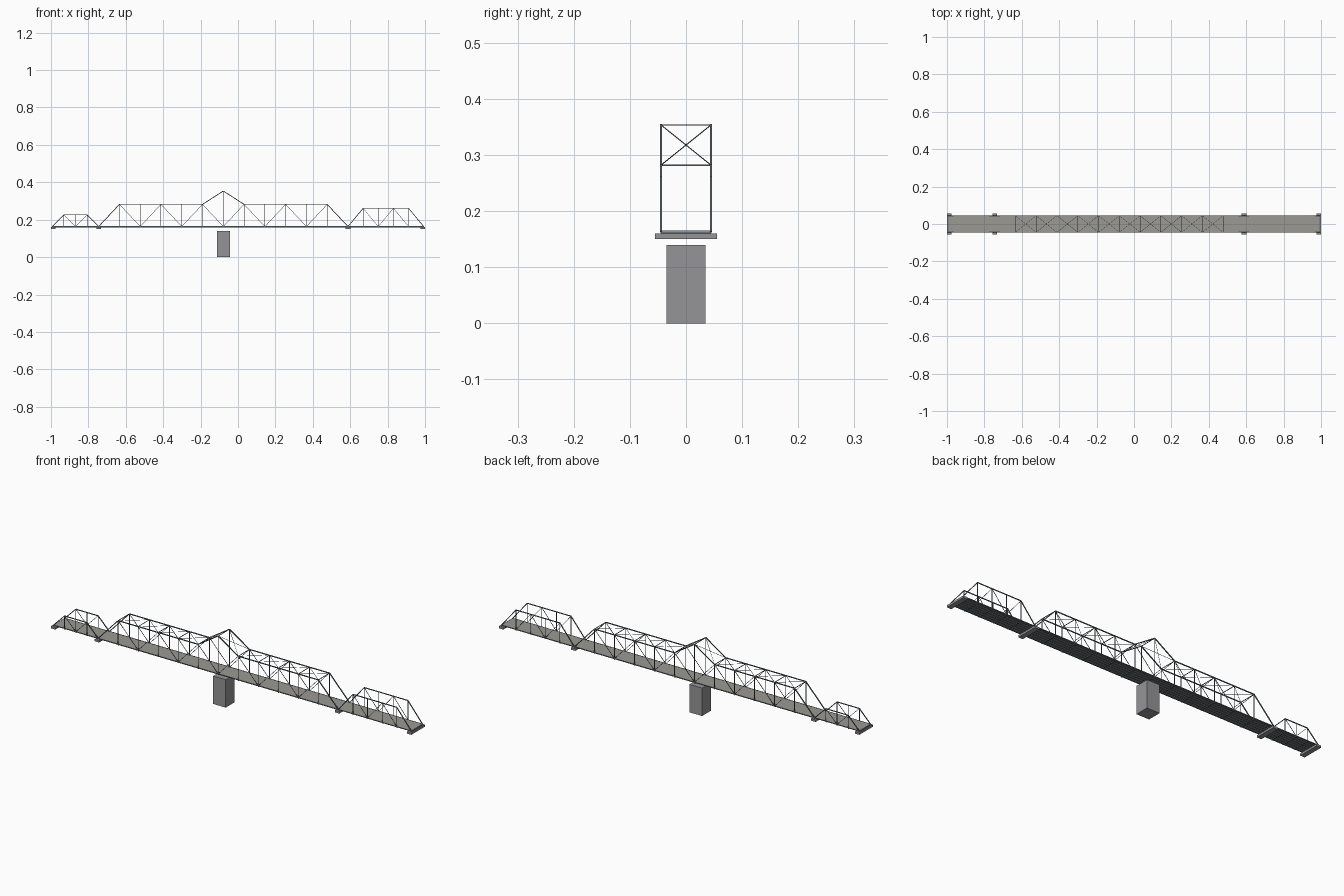
import bpy, bmesh
from mathutils import Vector, Matrix

if "Cube" in bpy.data.objects:
    bpy.data.objects.remove(bpy.data.objects["Cube"])

HALF = 0.0445      # truss plane offset from the centre line
ZB = 0.1635        # bottom chord height


def material(name, rgb):
    m = bpy.data.materials.new(name)
    m.diffuse_color = (*rgb, 1)
    m.use_nodes = True
    m.node_tree.nodes["Principled BSDF"].inputs["Base Color"].default_value = m.diffuse_color
    return m


STEEL = material("blue_grey_steel", (0.13, 0.17, 0.20))
DECK = material("deck_timber", (0.33, 0.32, 0.29))
STONE = material("pier_stone", (0.30, 0.30, 0.31))


def finish(name, bm, mat):
    mesh = bpy.data.meshes.new(name)
    bm.to_mesh(mesh)
    bm.free()
    mesh.materials.append(mat)
    ob = bpy.data.objects.new(name, mesh)
    bpy.context.collection.objects.link(ob)
    return ob


def beam(bm, a, b, w, h=None):
    """Rectangular bar from a to b."""
    a, b = Vector(a), Vector(b)
    d = (b - a).normalized()
    ref = Vector((0, 1, 0)) if abs(d.y) < 0.3 else Vector((0, 0, 1))
    side = d.cross(ref).normalized()
    ref = side.cross(d)
    rot = Matrix((d, ref, side)).transposed().to_4x4()
    size = Matrix.Diagonal(((b - a).length, w, h or w, 1))
    bmesh.ops.create_cube(bm, size=1, matrix=Matrix.Translation((a + b) / 2) @ rot @ size)


def box(name, x, y, z, mat):
    bm = bmesh.new()
    beam(bm, (x[0], 0, (z[0] + z[1]) / 2), (x[1], 0, (z[0] + z[1]) / 2),
         y * 2, z[1] - z[0])
    return finish(name, bm, mat)


def truss_span(name, x0, x1, heights, diagonals, chord, web):
    """One span: two trusses mirrored across the deck, plus floor beams."""
    n = len(heights) + 1
    xs = [x0 + (x1 - x0) * i / n for i in range(n + 1)]
    zs = [ZB] + heights + [ZB]
    bm = bmesh.new()
    beam(bm, (x0, HALF, ZB), (x1, HALF, ZB), chord)
    for i in range(n):      # end posts and top chord
        beam(bm, (xs[i], HALF, zs[i]), (xs[i + 1], HALF, zs[i + 1]), chord)
    for i in range(1, n):   # verticals
        beam(bm, (xs[i], HALF, ZB), (xs[i], HALF, zs[i]), web)
    for t, b in diagonals:  # top node to bottom node
        beam(bm, (xs[t], HALF, zs[t]), (xs[b], HALF, ZB), web * 0.75)
    ob = finish(name + "_trusses", bm, STEEL)
    mod = ob.modifiers.new("other_side", 'MIRROR')
    mod.use_axis = (False, True, False)

    bm = bmesh.new()
    for x in xs:
        beam(bm, (x, -HALF, 0.1605), (x, HALF, 0.1605), 0.005, 0.004)
    finish(name + "_floor_beams", bm, STEEL)
    return xs, zs


XA, XB, XC, XD = -0.993, -0.745, 0.588, 0.993

# low pony spans at both ends
truss_span("left_span", XA, XB, [0.226] * 3, [(1, 2), (3, 2)], 0.0036, 0.0024)
truss_span("right_span", XC, XD, [0.261] * 4, [(1, 2), (3, 2), (3, 4)], 0.0036, 0.0024)

# long swing span with a raised peak over the pier
TOP = 0.282
diag = [(1, 2), (3, 2), (3, 4), (5, 4), (5, 6), (7, 6), (7, 8), (9, 8), (9, 10), (11, 10)]
xs, zs = truss_span("main_span", XB, XC, [TOP] * 5 + [0.3535] + [TOP] * 5, diag, 0.004, 0.0026)

# top struts and crossed lateral bracing
bm = bmesh.new()
for i in range(1, 12):
    beam(bm, (xs[i], -HALF, zs[i]), (xs[i], HALF, zs[i]), 0.0024)
    if i < 11:
        for s in (-1, 1):
            beam(bm, (xs[i], -s * HALF, zs[i]), (xs[i + 1], s * HALF, zs[i + 1]), 0.0014)
finish("top_bracing", bm, STEEL)

# deck and the stringers under it
box("deck", (XA, XD), 0.0445, (0.1625, 0.1650), DECK)
bm = bmesh.new()
for i in range(6):
    y = -0.0375 + 0.015 * i
    beam(bm, (XA, y, 0.1610), (XD, y, 0.1610), 0.003, 0.004)
finish("stringers", bm, STEEL)

# bearing sills and centre pier
for k, x in enumerate((-0.9875, XB, XC, 0.9875)):
    box(f"bearing_sill_{k + 1}", (x - 0.0125, x + 0.0125), 0.055, (0.150, 0.160), STONE)
box("centre_pier", (-0.1135, -0.0435), 0.035, (0, 0.14), STONE)
